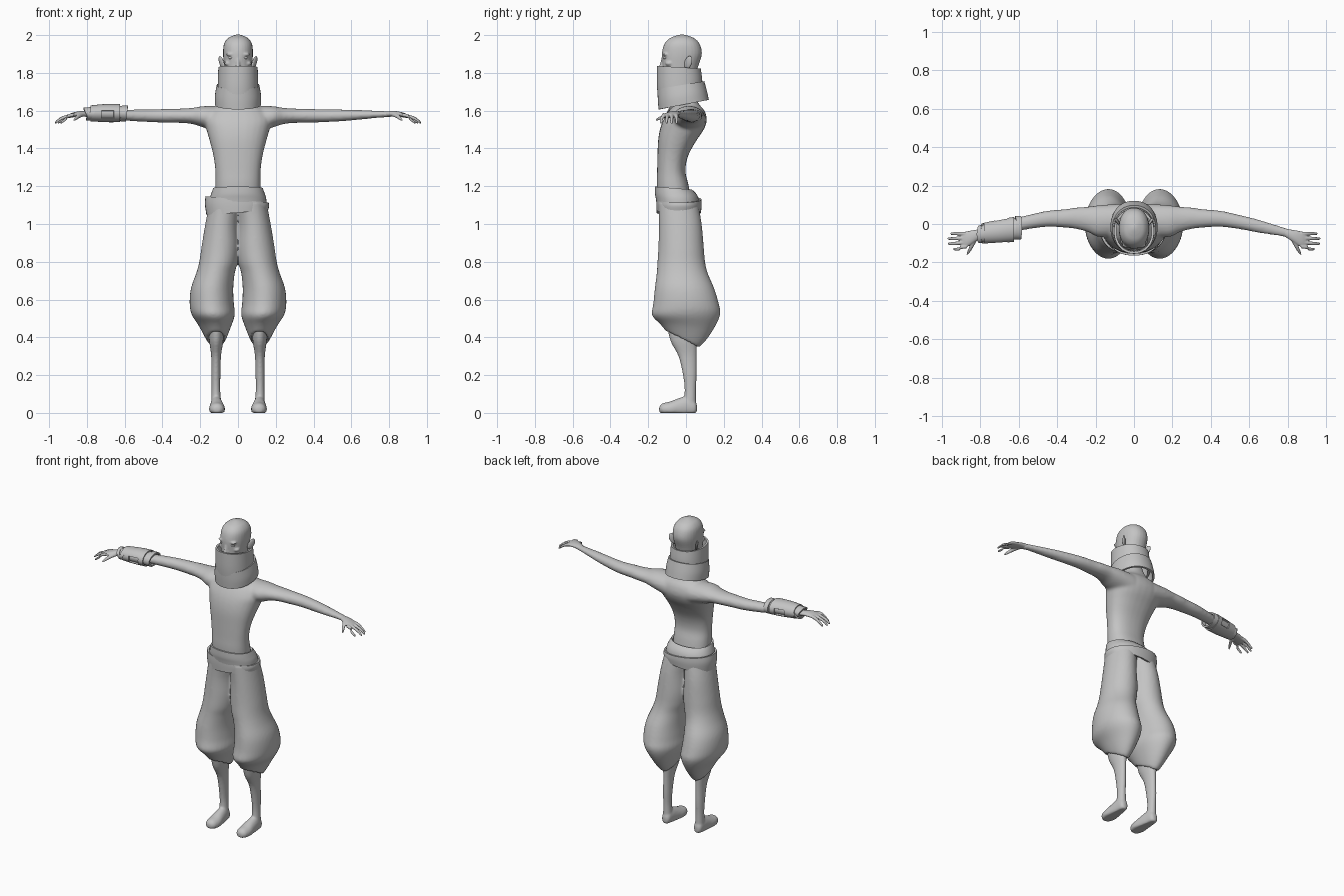
import bpy, bmesh, math
from mathutils import Vector

cube = bpy.data.objects.get("Cube")
if cube:
    bpy.data.objects.remove(cube, do_unlink=True)

grey = bpy.data.materials.new("plain_grey")
grey.use_nodes = True
COLOUR = (0.55, 0.55, 0.55, 1)
grey.diffuse_color = COLOUR
shader = next(n for n in grey.node_tree.nodes if n.type == 'BSDF_PRINCIPLED')
shader.inputs["Base Color"].default_value = COLOUR
shader.inputs["Roughness"].default_value = 0.7

# Where (along, across, second across) go for each loft axis
PLACE = {'z': lambda t, a, b: (a, b, t),
         'x': lambda t, a, b: (t, a, b),
         'y': lambda t, a, b: (a, t, b)}


def spline(rows, steps):
    """Smooth rows by a curve that passes through each of them."""
    rows = [tuple(r) + (0,) * (6 - len(r)) for r in rows]
    out = []
    for i in range(len(rows) - 1):
        p0, p1, p2, p3 = (rows[max(i - 1, 0)], rows[i], rows[i + 1],
                          rows[min(i + 2, len(rows) - 1)])
        for s in range(steps):
            u = s / steps
            out.append([0.5 * (2 * b + (c - a) * u + (2 * a - 5 * b + 4 * c - d) * u * u
                               + (3 * b - a - 3 * c + d) * u ** 3)
                        for a, b, c, d in zip(p0, p1, p2, p3)])
    return out + [list(rows[-1])]


def loft(bm, axis, rows, side=1, n=28, steps=4, power=2.0, cap=True):
    """Rows: position, two centres, two radii, tilt. Side -1 mirrors in x."""
    rings = []
    for t, ca, cb, ra, rb, tilt in spline(rows, steps):
        ring = []
        for k in range(n):
            c, s = math.cos(math.tau * k / n), math.sin(math.tau * k / n)
            a = math.copysign(abs(c) ** (2 / power), c) * max(ra, 0.001)
            b = math.copysign(abs(s) ** (2 / power), s) * max(rb, 0.001)
            x, y, z = PLACE[axis](t + tilt * b, ca + a, cb + b)
            ring.append(bm.verts.new((x * side, y, z)))
        rings.append(ring)
    for lo, hi in zip(rings, rings[1:]):
        for k in range(n):
            j = (k + 1) % n
            bm.faces.new((lo[k], lo[j], hi[j], hi[k]))
    if cap:
        bm.faces.new(rings[0])
        bm.faces.new(rings[-1])


def finish(name, bm, voxel=0, smooth=0, solid=0):
    """Make the object, fuse or thicken it, and shade it."""
    bmesh.ops.recalc_face_normals(bm, faces=bm.faces[:])
    mesh = bpy.data.meshes.new(name)
    bm.to_mesh(mesh)
    bm.free()
    ob = bpy.data.objects.new(name, mesh)
    bpy.context.collection.objects.link(ob)
    if voxel:
        m = ob.modifiers.new("fuse", 'REMESH')
        m.mode, m.voxel_size = 'VOXEL', voxel
    if smooth:
        m = ob.modifiers.new("soften", 'SMOOTH')
        m.factor, m.iterations = 0.5, smooth
    if solid:
        m = ob.modifiers.new("thickness", 'SOLIDIFY')
        m.thickness, m.offset = solid, -1
    deps = bpy.context.evaluated_depsgraph_get()
    mesh = bpy.data.meshes.new_from_object(ob.evaluated_get(deps))
    ob.modifiers.clear()
    ob.data = mesh
    mesh.materials.clear()
    mesh.materials.append(grey)
    mesh.shade_smooth()
    mesh.set_sharp_from_angle(angle=math.radians(45))
    return ob


def ball(bm, centre, radii):
    made = bmesh.ops.create_uvsphere(bm, u_segments=20, v_segments=12, radius=1)
    for v in made["verts"]:
        v.co = Vector(c + r * p for c, r, p in zip(centre, radii, v.co))


# Torso, neck and arms fused into one skin
bm = bmesh.new()
loft(bm, 'z', [(1.08, 0, -.055, .12, .09), (1.2, 0, -.07, .12, .085),
               (1.28, 0, -.078, .12, .075), (1.36, 0, -.07, .13, .081),
               (1.44, 0, -.047, .15, .101), (1.5, 0, -.022, .167, .116),
               (1.55, 0, -.005, .178, .115), (1.6, 0, .004, .15, .094),
               (1.64, 0, .005, .085, .06), (1.7, 0, -.005, .05, .052),
               (1.78, 0, -.02, .05, .052)], power=2.3)
for side in (1, -1):
    loft(bm, 'x', [(.08, .02, 1.555, .085, .07), (.18, .015, 1.567, .083, .057),
                   (.24, .024, 1.572, .066, .043), (.3, .03, 1.573, .056, .038),
                   (.36, .029, 1.573, .048, .037), (.45, .027, 1.573, .042, .034),
                   (.55, .01, 1.575, .037, .031), (.65, -.012, 1.578, .034, .025),
                   (.75, -.035, 1.581, .026, .018), (.82, -.052, 1.581, .022, .015)],
         side)
finish("torso_and_arms", bm, voxel=.009, smooth=5)

# Hands with four drooping fingers and a thumb
for side, label in ((1, "left"), (-1, "right")):
    bm = bmesh.new()
    loft(bm, 'x', [(.78, -.043, 1.582, .02, .014), (.83, -.063, 1.583, .032, .015),
                   (.87, -.079, 1.578, .041, .013), (.895, -.084, 1.571, .038, .01)],
         side, n=20)
    for start, end, tip in ((-.05, -.05, .955), (-.073, -.076, .97),
                            (-.096, -.102, .968), (-.117, -.13, .94)):
        loft(bm, 'x', [(.87, start, 1.578, .01, .01),
                       (.9, start * .7 + end * .3, 1.571, .01, .01),
                       (tip - .03, end, 1.557, .009, .009),
                       (tip - .005, end, 1.538, .007, .007),
                       (tip, end, 1.535, .003, .003)], side, n=10)
    loft(bm, 'y', [(-.07, .825, 1.58, .018, .012), (-.11, .842, 1.572, .012, .011),
                   (-.14, .857, 1.56, .009, .009), (-.16, .868, 1.55, .005, .005)],
         side, n=10)
    finish(label + "_hand", bm, voxel=.0035, smooth=3)

# Head with brow and nose
bm = bmesh.new()
loft(bm, 'z', [(1.68, 0, -.07, .025, .035), (1.72, 0, -.055, .05, .065),
               (1.78, 0, -.038, .066, .085), (1.84, 0, -.03, .074, .096),
               (1.9, 0, -.022, .079, .106), (1.95, 0, -.021, .075, .095),
               (1.98, 0, -.021, .057, .07), (1.995, 0, -.021, .032, .038),
               (2.003, 0, -.021, .008, .008)], power=2.2)
loft(bm, 'z', [(1.79, 0, -.12, .012, .012), (1.815, 0, -.13, .017, .018),
               (1.85, 0, -.122, .011, .016), (1.9, 0, -.115, .009, .008)], n=12)
for s in (1, -1):
    ball(bm, (s * .036, -.108, 1.898), (.028, .017, .008))
    ball(bm, (s * .052, -.088, 1.85), (.02, .022, .014))
finish("head", bm, voxel=.005, smooth=4)

# Eyes and flared ears
for s, label in ((1, "left"), (-1, "right")):
    bm = bmesh.new()
    ball(bm, (s * .037, -.108, 1.88), (.015, .013, .008))
    finish(label + "_eye", bm)
    bm = bmesh.new()
    ball(bm, (0, 0, 0), (.009, .02, .034))
    for v in bm.verts:
        v.co.x = s * (v.co.x + .087 + .5 * v.co.y + .25 * v.co.z)
        v.co.y += .012 + .2 * v.co.z
        v.co.z += 1.855
    finish(label + "_ear", bm)

# Two wraps of the scarf
for name, rows in (
        ("upper_scarf", [(1.68, 0, -.032, .108, .116, .15), (1.75, 0, -.034, .107, .12, .1),
                         (1.83, 0, -.038, .104, .116, -.06)]),
        ("lower_scarf", [(1.632, 0, -.012, .122, .133, .19), (1.68, 0, -.019, .122, .13, .18),
                         (1.735, 0, -.027, .113, .124, .17)])):
    bm = bmesh.new()
    loft(bm, 'z', rows, n=48, cap=False, power=2.15)
    finish(name, bm, solid=.012)

# Baggy trousers gathered below the knee
bm = bmesh.new()
for side in (1, -1):
    loft(bm, 'z', [(1.12, .065, -.042, .085, .105), (1.0, .085, -.03, .088, .113),
                   (.88, .093, -.026, .1, .12), (.8, .103, -.025, .102, .126),
                   (.74, .119, -.02, .102, .135), (.66, .137, -.008, .112, .157),
                   (.58, .139, 0, .117, .173), (.52, .131, 0, .114, .181),
                   (.46, .121, -.003, .085, .146, -.15), (.39, .115, -.02, .047, .087, -.5),
                   (.41, .115, -.02, .037, .07, -.45)], side, n=36)
finish("trousers", bm, voxel=.009, smooth=4)

# Folded waistband, the lower fold hanging to one side
bm = bmesh.new()
loft(bm, 'z', [(1.07, 0, -.038, .152, .112), (1.13, 0, -.046, .15, .113),
               (1.16, 0, -.055, .142, .109), (1.19, 0, -.066, .131, .098, -.08)],
     n=40, cap=False, power=2.2)
finish("waistband", bm, solid=.012)
bm = bmesh.new()
loft(bm, 'z', [(1.06, -.004, -.038, .163, .117), (1.1, -.005, -.037, .17, .12),
               (1.13, -.005, -.038, .167, .119)], n=40, cap=False, power=2.2)
for v in bm.verts:
    v.co.z -= .1 * v.co.x * (1.09 - v.co.z) / -.04
finish("waist_fold", bm, solid=.012)

# Lower legs and bare feet
for side, label in ((1, "left"), (-1, "right")):
    bm = bmesh.new()
    loft(bm, 'z', [(.46, .115, -.02, .042, .08), (.38, .115, -.012, .037, .07),
                   (.3, .116, .008, .026, .048), (.2, .117, .02, .024, .036),
                   (.12, .117, .023, .023, .03), (.04, .115, .02, .028, .034)], side)
    loft(bm, 'y', [(-.142, .111, .018, .015, .014), (-.125, .111, .02, .034, .03),
                   (-.085, .111, .02, .042, .04), (-.04, .112, .027, .037, .05),
                   (.01, .114, .035, .031, .055), (.045, .115, .03, .026, .04),
                   (.058, .115, .024, .012, .018)], side)
    for v in bm.verts:
        v.co.z = max(v.co.z, 0)
    finish(label + "_foot_and_shin", bm, voxel=.006, smooth=4)

# Forearm guard: padded sleeve, outer shell with windows, cuff and wrist straps
bm = bmesh.new()
loft(bm, 'x', [(-.8, -.053, 1.585, .038, .03), (-.76, -.045, 1.586, .048, .037),
               (-.61, -.025, 1.586, .055, .04)], n=32)
finish("guard_sleeve", bm)
bm = bmesh.new()
loft(bm, 'x', [(-.78, -.047, 1.586, .053, .042), (-.7, -.038, 1.587, .061, .048),
               (-.625, -.028, 1.587, .065, .048)], n=40, steps=8, cap=False)
windows = [f for f in bm.faces
           if -.725 < f.calc_center_median().x < -.655
           and 1.56 < f.calc_center_median().z < 1.604]
bmesh.ops.delete(bm, geom=windows, context='FACES')
finish("guard_shell", bm, solid=.008)
for name, x, y, ry, rz, width, tilt in (
        ("elbow_cuff", -.603, -.02, .061, .043, .03, .12),
        ("wrist_strap", -.775, -.049, .053, .038, .024, .5),
        ("hand_strap", -.795, -.053, .046, .033, .02, -.4)):
    bm = bmesh.new()
    loft(bm, 'x', [(x - width / 2, y, 1.585, ry, rz, tilt),
                   (x + width / 2, y, 1.585, ry, rz, tilt)], n=32, steps=2, cap=False)
    finish(name, bm, solid=.01)
